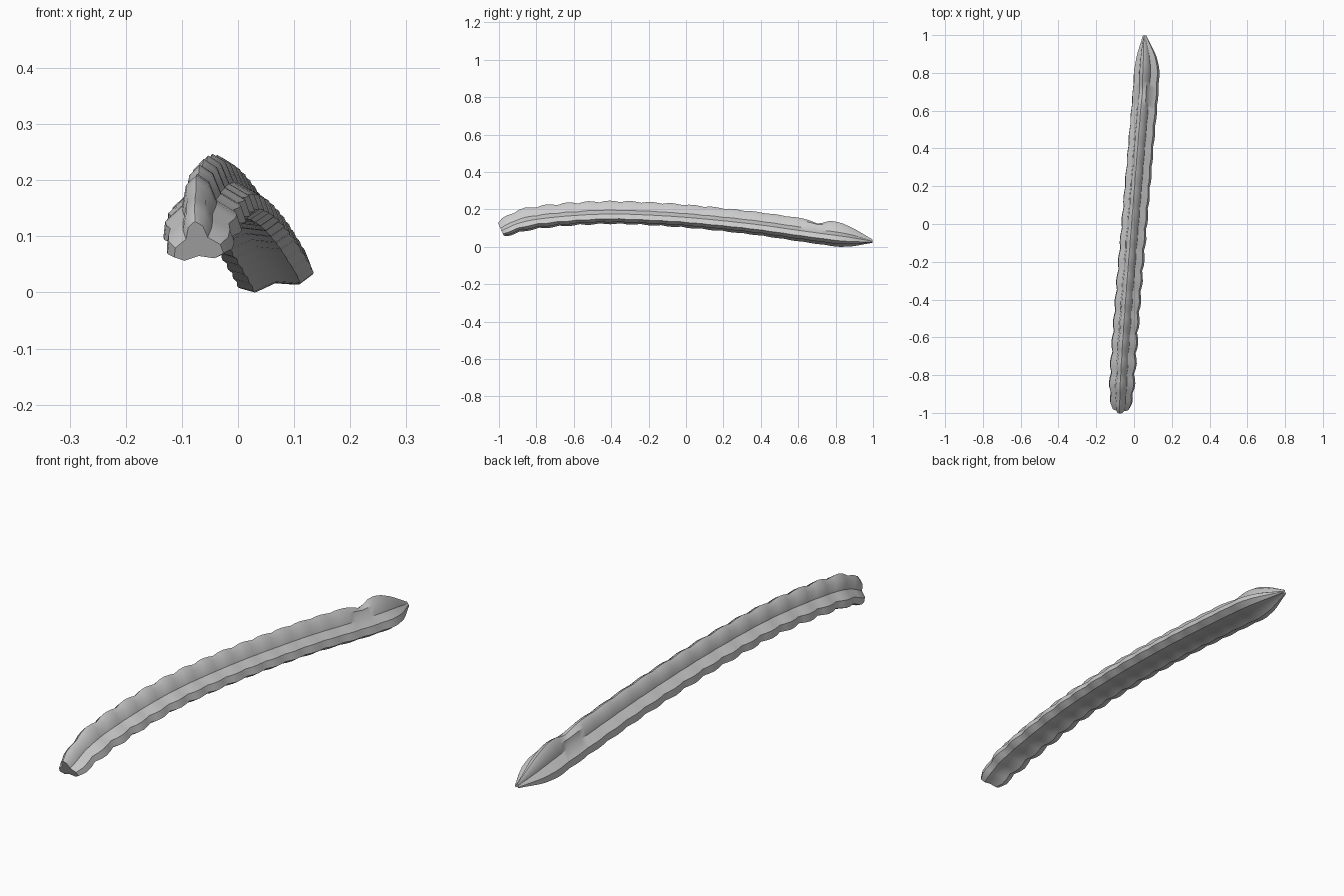
import bpy, bmesh, math
from mathutils import Vector, Matrix

cube = bpy.data.objects.get("Cube")
if cube:
    bpy.data.objects.remove(cube)

grey = bpy.data.materials.new("pale grey")
grey.use_nodes = True
grey.diffuse_color = (0.6, 0.6, 0.6, 1)
grey.node_tree.nodes["Principled BSDF"].inputs["Base Color"].default_value = (0.6, 0.6, 0.6, 1)

# Spine position, lobe radius and top lobe scale along the length
SIDEWAYS = [(-.985, -.072), (-.8, -.064), (-.4, -.036), (0, -.003), (.4, .03), (.8, .061), (1, .055)]
HEIGHT = [(-.985, .083), (-.9, .121), (-.8, .143), (-.6, .163), (-.4, .171), (-.2, .165),
          (0, .152), (.2, .133), (.4, .11), (.6, .081), (.8, .053), (1, .026)]
RADIUS = [(-.985, .048), (-.95, .063), (-.87, .073), (-.4, .074), (.4, .073),
          (.8, .072), (.85, .067), (.9, .052), (1, .009)]
CREST = [(.58, 1), (.64, .98), (.7, .76), (.75, 1.09), (.82, 1.08), (.9, 1), (1, 1)]


def sample(table, y):
    """Smooth interpolation through the table's points."""
    if y <= table[0][0]:
        return table[0][1]
    for i in range(len(table) - 1):
        (y0, v0), (y1, v1) = table[i], table[i + 1]
        if y <= y1:
            a, b = table[max(i - 1, 0)], table[min(i + 2, len(table) - 1)]
            t, h = (y - y0) / (y1 - y0), y1 - y0
            m0 = h * (v1 - a[1]) / (y1 - a[0])
            m1 = h * (b[1] - v0) / (b[0] - y0)
            return ((2*t**3 - 3*t*t + 1) * v0 + (t**3 - 2*t*t + t) * m0
                    + (3*t*t - 2*t**3) * v1 + (t**3 - t*t) * m1)
    return table[-1][1]


def spine(y):
    return Vector((sample(SIDEWAYS, y), y, sample(HEIGHT, y)))


# Cross-section: angle from the crest, share of the radius, share of the crest scaling
HALF = [(20, .82, .6), (58, .5, 0), (95, .88, 0), (116, 1.07, 0), (138, .88, 0)]
SECTION = ([(0, 1, 1)] + HALF + [(180, .5, 0)]
           + [(-a, r, c) for a, r, c in reversed(HALF)])
START, END, PERIOD, STEPS = -.985, .997, .11, 4


def ring(bm, y):
    centre = spine(y)
    base = max(y, -.96)
    tangent = (spine(base + .015) - spine(base - .015)).normalized()
    side = tangent.cross(Vector((0, 0, 1))).normalized()
    up = side.cross(tangent)
    fade = max(0, min(1, (.9 - y) / 1.8))
    wave = abs(math.sin(math.pi * (y - START + .03) / PERIOD))
    radius = sample(RADIUS, y) * (1 - (.03 + .14 * fade) * (1 - wave))
    twist = math.radians(5 + 3 * (y + 1))
    verts = []
    for angle, share, crest in SECTION:
        a = math.radians(90 + angle) + twist
        r = radius * share * (1 + crest * (sample(CREST, y) - 1))
        verts.append(bm.verts.new(centre + side * (r * math.cos(a)) + up * (r * math.sin(a))))
    return verts


# Scalloped three-lobed body
bm = bmesh.new()
count = round((END - START) / PERIOD * STEPS)
rings = [ring(bm, START + (END - START) * i / count) for i in range(count + 1)]
n = len(SECTION)
for a, b in zip(rings, rings[1:]):
    for k in range(n):
        bm.faces.new((a[k], a[(k + 1) % n], b[(k + 1) % n], b[k]))

# Flat caps fanned from their centres
for end in (rings[0], rings[-1]):
    hub = bm.verts.new(sum((v.co for v in end), Vector()) / n)
    for k in range(n):
        bm.faces.new((end[k], end[(k + 1) % n], hub))
bmesh.ops.recalc_face_normals(bm, faces=bm.faces)

# Rest on the ground
low = min(v.co.z for v in bm.verts)
bmesh.ops.transform(bm, matrix=Matrix.Translation((0, 0, -low)), verts=bm.verts)

mesh = bpy.data.meshes.new("ridged_pod")
bm.to_mesh(mesh)
bm.free()
mesh.materials.append(grey)
pod = bpy.data.objects.new("ridged_pod", mesh)
bpy.context.collection.objects.link(pod)

# Soft shading that keeps the sharp ridges
bpy.ops.object.select_all(action='DESELECT')
pod.select_set(True)
bpy.context.view_layer.objects.active = pod
bpy.ops.object.shade_smooth_by_angle(angle=math.radians(35))
